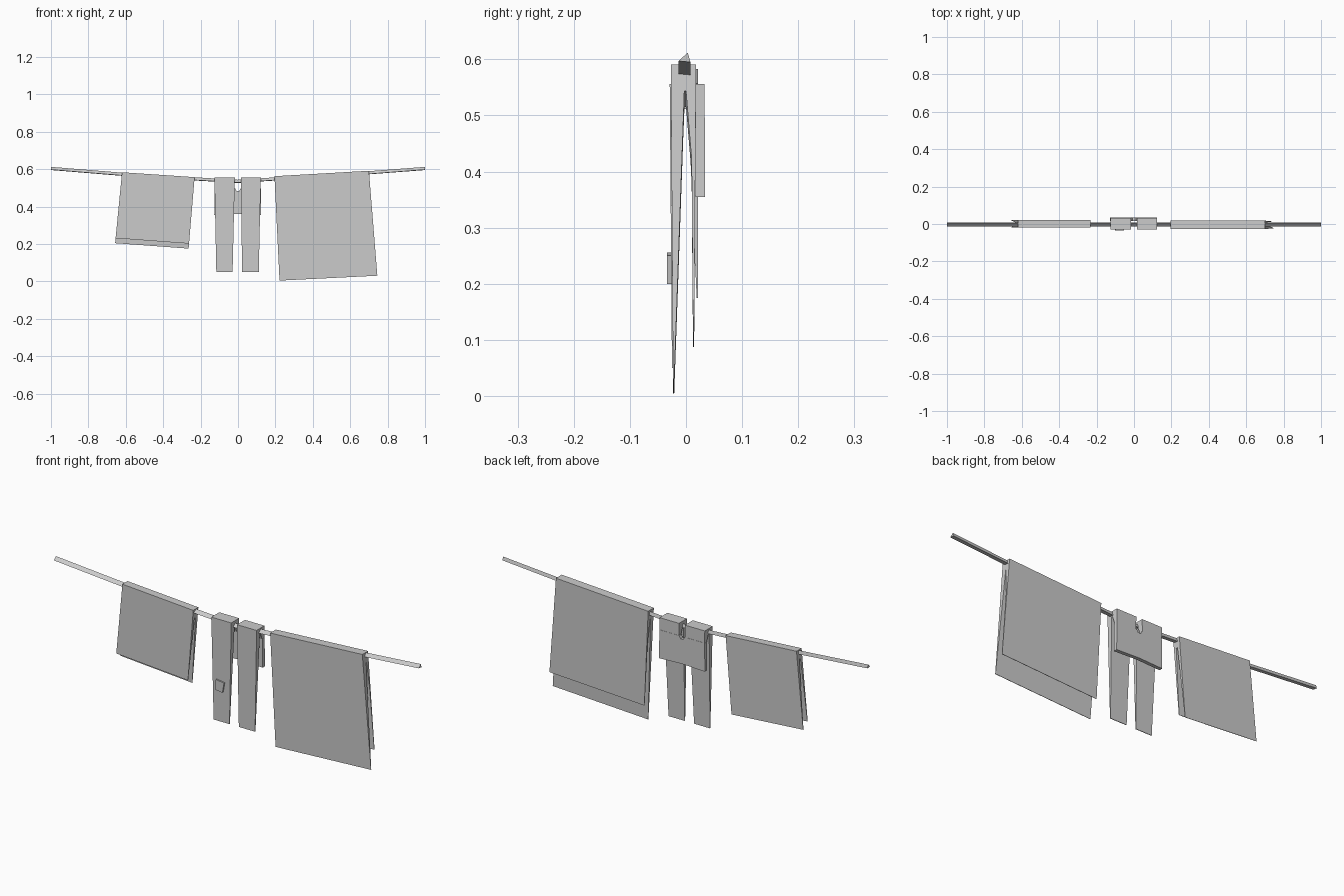
import bpy

if "Cube" in bpy.data.objects:
    bpy.data.objects.remove(bpy.data.objects["Cube"])


def prism(name, ends):
    """Solid skinned through matching cross-sections."""
    n = len(ends[0])
    verts = [p for e in ends for p in e]
    faces = [tuple(range(n))[::-1],
             tuple(range(n * (len(ends) - 1), n * len(ends)))]
    for k in range(len(ends) - 1):
        for i in range(n):
            j = (i + 1) % n
            faces.append((k * n + i, k * n + j, (k + 1) * n + j, (k + 1) * n + i))
    mesh = bpy.data.meshes.new(name)
    mesh.from_pydata(verts, [], faces)
    ob = bpy.data.objects.new(name, mesh)
    bpy.context.collection.objects.link(ob)
    bpy.context.view_layer.objects.active = ob
    bpy.ops.object.select_all(action='DESELECT')
    ob.select_set(True)
    bpy.ops.object.mode_set(mode='EDIT')
    bpy.ops.mesh.select_all(action='SELECT')
    bpy.ops.mesh.normals_make_consistent(inside=False)
    bpy.ops.object.mode_set(mode='OBJECT')
    return ob


def drape(name, left, right, profile):
    """Folded cloth: each side edge runs top to bottom, profile is (y, fraction down)."""
    def section(edge):
        xt, zt, xb, zb = edge
        return [(xt + (xb - xt) * t, y, zt + (zb - zt) * t) for y, t in profile]
    return prism(name, [section(left), section(right)])


# Sagging three-sided line
tri = [(-0.013, -0.006), (0.003, 0.009), (0.008, -0.008)]
path = [(-1, .603), (-.62, .572), (-.23, .547), (0, .534),
        (.2, .547), (.7, .580), (1, .603)]
prism("clothes_line", [[(x, y, z + dz) for y, dz in tri] for x, z in path])

# Towels hung over the line, thick at the fold and thin at the hem
drape("large_towel", (.195, .562, .222, .004), (.70, .591, .745, .03),
      [(-.027, 0), (.018, 0), (.0145, .85), (.0125, .85), (.010, .3),
       (0, .085), (-.003, .085), (-.021, 1), (-.023, 1)])
drape("small_towel", (-.62, .583, -.657, .204), (-.232, .557, -.264, .175),
      [(-.019, 0), (.021, 0), (.021, 1), (.019, 1), (.004, .12),
       (-.004, .12), (-.016, .93), (-.018, .93)])

# Trouser legs hanging at the front
leg = [(-.029, 0), (.033, 0), (.033, .12), (.016, .12), (.003, .05),
       (-.002, .05), (-.022, 1), (-.025, 1)]
drape("left_trouser_leg", (-.126, .556, -.116, .05), (-.017, .556, -.029, .05), leg)
drape("right_trouser_leg", (.015, .556, .022, .05), (.122, .556, .111, .05), leg)

# Trouser seat and waist folded over the back, with the crotch notch
outline = [(-.126, .496), (-.015, .496), (-.008, .482), (.006, .482), (.013, .496),
           (.122, .496), (.124, .355), (-.002, .36), (-.127, .355)]
prism("trouser_seat", [[(x, .016, z) for x, z in outline],
                       [(x, .034, z) for x, z in outline]])

# Knee patch
patch = [(-.101, .205), (-.062, .200), (-.053, .250), (-.098, .256)]
prism("knee_patch", [[(x, -.034, z) for x, z in patch],
                     [(x, -.026, z) for x, z in patch]])
